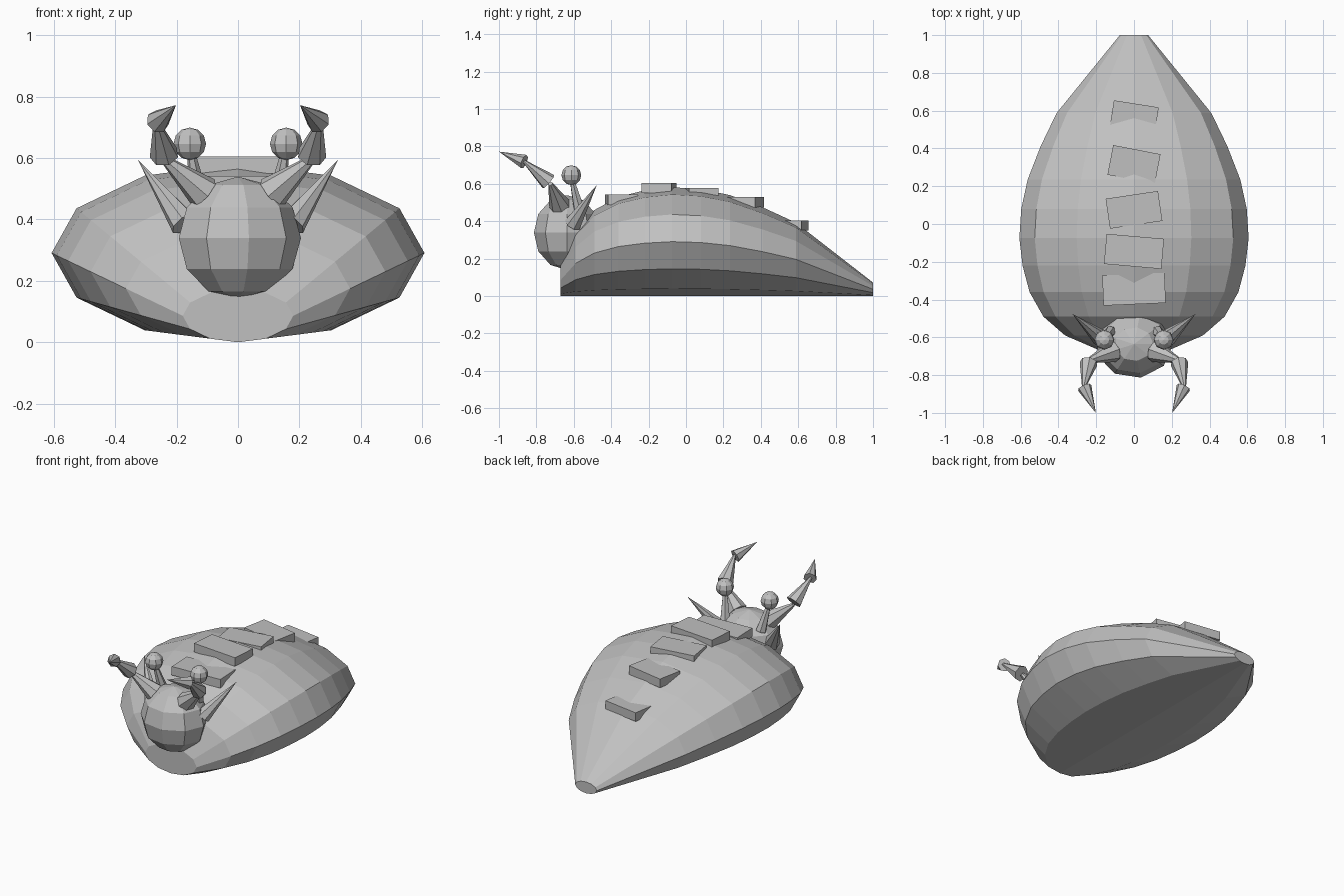
import bpy, bmesh, math
from mathutils import Vector, Matrix

if "Cube" in bpy.data.objects:
    bpy.data.objects.remove(bpy.data.objects["Cube"])

grey = bpy.data.materials.new("stone grey")
grey.diffuse_color = (0.53, 0.53, 0.53, 1)
grey.use_nodes = True
grey.node_tree.nodes["Principled BSDF"].inputs["Base Color"].default_value = grey.diffuse_color


def finish(name, bm):
    bmesh.ops.recalc_face_normals(bm, faces=bm.faces)
    me = bpy.data.meshes.new(name)
    bm.to_mesh(me)
    bm.free()
    me.materials.append(grey)
    ob = bpy.data.objects.new(name, me)
    bpy.context.collection.objects.link(ob)
    return ob


def loft(name, rings):
    """Skin a list of equal-length point rings and close both ends."""
    bm = bmesh.new()
    vs = [[bm.verts.new(p) for p in r] for r in rings]
    n = len(vs[0])
    for a, b in zip(vs, vs[1:]):
        for i in range(n):
            j = (i + 1) % n
            bm.faces.new((a[i], a[j], b[j], b[i]))
    bm.faces.new(vs[0])
    bm.faces.new(vs[-1])
    bmesh.ops.remove_doubles(bm, verts=bm.verts, dist=1e-4)
    return finish(name, bm)


def ball(name, centre, radii, segments, rings=6):
    cx, cy, cz = centre
    rx, ry, rz = radii
    out = []
    for k in range(rings + 1):
        lat = math.pi * (k / rings - 0.5)
        out.append([(cx + rx * math.cos(lat) * math.cos(math.tau * i / segments),
                     cy + ry * math.cos(lat) * math.sin(math.tau * i / segments),
                     cz + rz * math.sin(lat)) for i in range(segments)])
    return loft(name, out)


def cone(name, base, tip, r1, r2=0.0, segments=7):
    base, tip = Vector(base), Vector(tip)
    axis = tip - base
    bm = bmesh.new()
    bmesh.ops.create_cone(bm, cap_ends=True, segments=segments, radius1=r1,
                          radius2=r2, depth=axis.length)
    rot = axis.to_track_quat('Z', 'Y').to_matrix().to_4x4()
    bm.transform(Matrix.Translation((base + tip) / 2) @ rot)
    bmesh.ops.remove_doubles(bm, verts=bm.verts, dist=1e-4)
    return finish(name, bm)


# Body: flattened 12-sided sections resting on the ground (y, half width)
profile = [(-0.67, 0.18), (-0.59, 0.365), (-0.49, 0.48), (-0.36, 0.553),
           (-0.22, 0.59), (-0.075, 0.607), (0.08, 0.597), (0.235, 0.563),
           (0.41, 0.495), (0.587, 0.41), (1.0, 0.075)]
body = []
for y, w in profile:
    h = w * 0.479
    body.append([(w * math.cos(math.tau * i / 12), y,
                  h + h * math.sin(math.tau * i / 12)) for i in range(12)])
loft("body", body)

# Back plates: (y, bottom z, width, twist in degrees)
plates = [(-0.345, 0.487, 0.33, 2.5), (-0.145, 0.55, 0.305, -5),
          (0.075, 0.523, 0.28, 8.5), (0.315, 0.474, 0.255, -11),
          (0.557, 0.35, 0.24, -9)]
for k, (y, z, w, turn) in enumerate(plates):
    bm = bmesh.new()
    bmesh.ops.create_cube(bm, size=1)
    bm.transform(Matrix.Translation((0, y, z + 0.0275))
                 @ Matrix.Rotation(math.radians(turn), 4, 'Z')
                 @ Matrix.Diagonal((w, 0.16, 0.055, 1)))
    finish(f"back_plate_{k + 1}", bm)

# Head
ball("head", (0, -0.636, 0.339), (0.205, 0.18, 0.2), 9)

# Paired parts on the head
for side, s in (("left", -1), ("right", 1)):
    # Eye on a short stalk
    ball(f"{side}_eye", (s * 0.157, -0.613, 0.646), (0.053, 0.053, 0.053), 8)
    cone(f"{side}_eye_stalk", (s * 0.125, -0.57, 0.46),
         (s * 0.155, -0.612, 0.63), 0.032, 0.012, 6)
    # Swept-back horn
    cone(f"{side}_horn", (s * 0.175, -0.605, 0.385),
         (s * 0.325, -0.477, 0.593), 0.047)
    # Three-part feeler reaching forward
    cone(f"{side}_feeler_base", (s * 0.11, -0.675, 0.485),
         (s * 0.245, -0.725, 0.6), 0.058, 0.012)
    cone(f"{side}_feeler_middle", (s * 0.24, -0.735, 0.61),
         (s * 0.267, -0.868, 0.722), 0.048, 0.008)
    cone(f"{side}_feeler_tip", (s * 0.262, -0.865, 0.718),
         (s * 0.202, -1.0, 0.772), 0.039)
